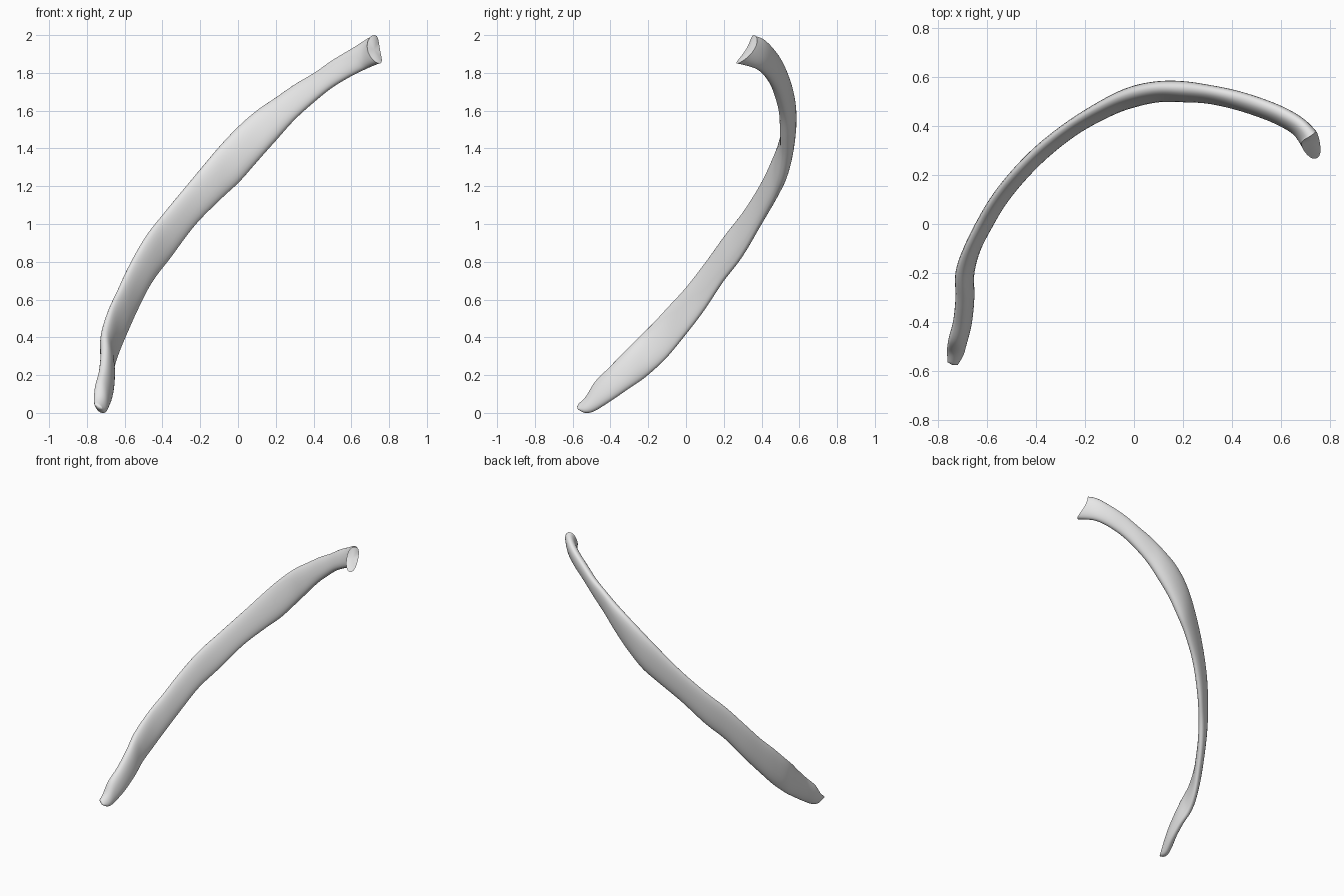
import bpy
import bmesh
import math
from mathutils import Vector

SIDES = 28      # points around each cross-section
STEPS = 6       # interpolated rings between stations

default_cube = bpy.data.objects.get("Cube")
if default_cube:
    bpy.data.objects.remove(default_cube, do_unlink=True)

# Stations along the bone: x, y, lower edge z, upper edge z, thickness
stations = [
    (-.74, -.57, .02, .05, .03),
    (-.73, -.53, 0, .09, .06),
    (-.72, -.48, .01, .17, .07),
    (-.7, -.4, .06, .25, .07),
    (-.69, -.3, .13, .35, .07),
    (-.69, -.2, .2, .45, .07),
    (-.66, -.1, .29, .56, .06),
    (-.61, 0, .41, .67, .06),
    (-.55, .1, .54, .8, .06),
    (-.47, .2, .69, .94, .06),
    (-.37, .3, .82, 1.07, .06),
    (-.24, .4, .99, 1.23, .06),
    (-.1, .48, 1.13, 1.4, .07),
    (0, .52, 1.22, 1.51, .08),
    (.1, .54, 1.33, 1.6, .08),
    (.2, .54, 1.44, 1.67, .08),
    (.3, .53, 1.55, 1.74, .07),
    (.4, .51, 1.64, 1.8, .07),
    (.5, .48, 1.72, 1.87, .07),
    (.6, .44, 1.78, 1.93, .07),
    (.68, .39, 1.82, 1.98, .07),
    (.735, .315, 1.85, 2, .08),
]


def spline_value(a, b, c, d, t):
    """Smooth interpolation between b and c."""
    return b + 0.5 * t * (c - a + t * (2 * a - 5 * b + 4 * c - d
                                       + t * (3 * (b - c) + d - a)))


def refine(rows, steps):
    """Fill in smooth intermediate stations."""
    last = len(rows) - 1
    result = []
    for i in range(last):
        near = [rows[max(0, min(last, i + k))] for k in (-1, 0, 1, 2)]
        for s in range(steps):
            result.append([spline_value(*column, s / steps) for column in zip(*near)])
    result.append(list(rows[last]))
    return result


def signed_power(value, exponent):
    return math.copysign(abs(value) ** exponent, value)


def build_ring(bm, rows, i):
    """One tall rounded section, tilted outward at its upper edge."""
    x, y, low, high, thick = rows[i]
    before, after = rows[max(0, i - 1)], rows[min(len(rows) - 1, i + 1)]
    along = Vector((after[0] - before[0], after[1] - before[1], 0)).normalized()
    outward = Vector((-along.y, along.x, 0))
    # The head end slants forward at its foot and is hollowed at its sides
    head = max(0, 1 - (len(rows) - 1 - i) / (STEPS * 1.5)) ** 2
    ring = []
    for k in range(SIDES):
        angle = math.tau * k / SIDES
        side = signed_power(math.cos(angle), .9)
        rise = signed_power(math.sin(angle), .9)
        point = Vector((x, y, (low + high) / 2 + rise * (high - low) / 2))
        point += outward * (side * thick / 2 + rise * .014)
        point -= along * head * (.045 * rise + .03 * (1 - rise * rise))
        ring.append(bm.verts.new(point))
    return ring, along


def close_end(bm, ring, offset, flip):
    """Cap a ring with a fan around a raised or sunken centre."""
    centre = sum((v.co for v in ring), Vector()) / SIDES
    hub = bm.verts.new(centre + offset)
    for k in range(SIDES):
        corner = (ring[k], ring[(k + 1) % SIDES], hub)
        bm.faces.new(corner[::-1] if flip else corner)


# Bone material
bone = bpy.data.materials.new("pale_grey_bone")
bone.use_nodes = True
colour = (.8, .8, .8, 1)
bone.diffuse_color = colour
bone.node_tree.nodes["Principled BSDF"].inputs["Base Color"].default_value = colour

# Curved shaft, lofted through all stations
bm = bmesh.new()
rows = refine(stations, STEPS)
built = [build_ring(bm, rows, i) for i in range(len(rows))]
rings = [ring for ring, along in built]
for lower, upper in zip(rings, rings[1:]):
    for k in range(SIDES):
        n = (k + 1) % SIDES
        bm.faces.new((lower[k], lower[n], upper[n], upper[k]))

# Rounded tip and hollow head
close_end(bm, rings[0], built[0][1] * -.006, True)
close_end(bm, rings[-1], built[-1][1] * -.012, False)
bmesh.ops.recalc_face_normals(bm, faces=bm.faces)

mesh = bpy.data.meshes.new("rib_bone")
bm.to_mesh(mesh)
bm.free()
mesh.materials.append(bone)
rib = bpy.data.objects.new("rib_bone", mesh)
bpy.context.collection.objects.link(rib)

# Smooth shading with a crisp head rim
bpy.ops.object.select_all(action='DESELECT')
rib.select_set(True)
bpy.context.view_layer.objects.active = rib
bpy.ops.object.shade_smooth_by_angle(angle=math.radians(60))
